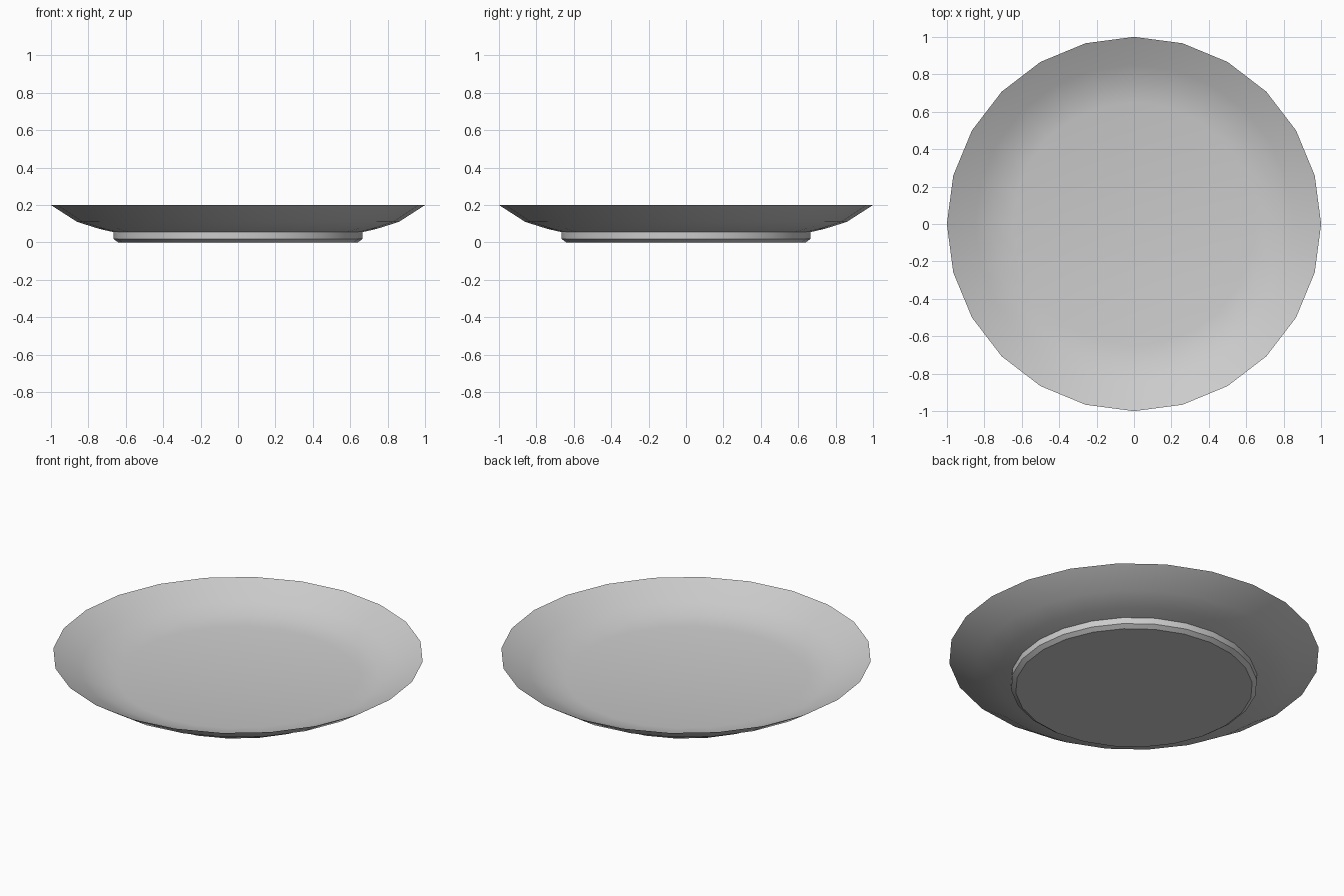
import bpy
import bmesh
import math

cube = bpy.data.objects.get("Cube")
if cube:
    bpy.data.objects.remove(cube, do_unlink=True)

SIDES = 24

# Single glaze colour
glaze = bpy.data.materials.new("pale_grey_glaze")
glaze.use_nodes = True
colour = (0.6, 0.6, 0.6, 1)
glaze.diffuse_color = colour
bsdf = next(n for n in glaze.node_tree.nodes if n.type == 'BSDF_PRINCIPLED')
bsdf.inputs["Base Color"].default_value = colour


def lathe(name, profile, angle):
    """Turn an (r, z) profile around z; ends on the axis close as caps."""
    bm = bmesh.new()
    rings = []
    for r, z in profile:
        turns = [2 * math.pi * i / SIDES for i in range(SIDES)]
        rings.append([bm.verts.new((r * math.cos(a), r * math.sin(a), z)) for a in turns])
    for low, high in zip(rings, rings[1:]):
        for i in range(SIDES):
            j = (i + 1) % SIDES
            bm.faces.new((low[i], low[j], high[j], high[i]))
    bm.faces.new(rings[0][::-1])
    bm.faces.new(rings[-1])
    bmesh.ops.recalc_face_normals(bm, faces=bm.faces)
    mesh = bpy.data.meshes.new(name)
    bm.to_mesh(mesh)
    bm.free()
    mesh.materials.append(glaze)
    obj = bpy.data.objects.new(name, mesh)
    bpy.context.collection.objects.link(obj)
    bpy.ops.object.select_all(action='DESELECT')
    obj.select_set(True)
    bpy.context.view_layer.objects.active = obj
    bpy.ops.object.shade_smooth_by_angle(angle=math.radians(angle))
    return obj


# Plate: foot bottom, bevelled foot wall, flared underside, thin rim, inner slope, floor
lathe("plate", [
    (0.64, 0.0), (0.665, 0.018), (0.665, 0.055),
    (0.74, 0.072), (0.86, 0.11), (1.0, 0.2),
    (0.85, 0.122), (0.76, 0.085), (0.65, 0.066),
], 30)
